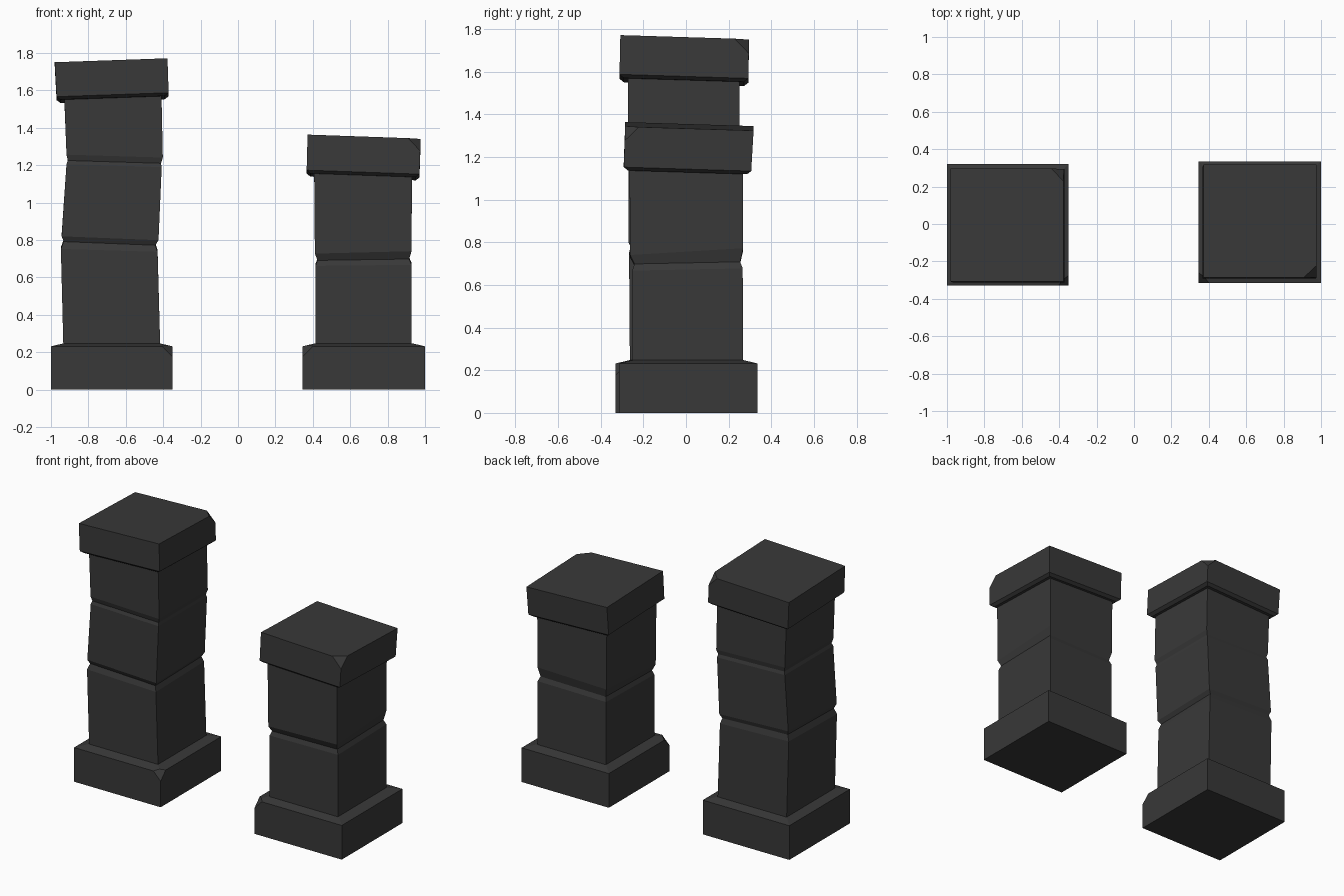
import bpy, bmesh
from mathutils import Vector

if "Cube" in bpy.data.objects:
    bpy.data.objects.remove(bpy.data.objects["Cube"])

stone = bpy.data.materials.new("dark stone")
stone.diffuse_color = (0.04, 0.04, 0.04, 1)
stone.use_nodes = True
stone.node_tree.nodes["Principled BSDF"].inputs["Base Color"].default_value = stone.diffuse_color


def loft(name, rings, corner=None):
    """Stack tilted rectangles (x0, x1, y0, y1, z, slope_x, slope_y) into a solid.
    corner = (sign_x, sign_y, ring index, size) chips one upper corner off."""
    bm = bmesh.new()
    loops = []
    for x0, x1, y0, y1, z, sx, sy in rings:
        cx, cy = (x0 + x1) / 2, (y0 + y1) / 2
        loops.append([bm.verts.new((x, y, z + sx * (x - cx) + sy * (y - cy)))
                      for x, y in ((x0, y0), (x1, y0), (x1, y1), (x0, y1))])
    bm.faces.new(loops[0][::-1])
    bm.faces.new(loops[-1])
    for a, b in zip(loops, loops[1:]):
        for i in range(4):
            j = (i + 1) % 4
            bm.faces.new((a[i], a[j], b[j], b[i]))
    if corner:
        gx, gy, ring, size = corner
        tip = max(loops[ring], key=lambda v: gx * v.co.x + gy * v.co.y).co
        normal = Vector((gx, gy, 1)).normalized()
        cut = bmesh.ops.bisect_plane(
            bm, geom=bm.verts[:] + bm.edges[:] + bm.faces[:],
            plane_co=tip - Vector((gx * size, 0, 0)), plane_no=normal, clear_outer=True)
        edges = [e for e in cut["geom_cut"] if isinstance(e, bmesh.types.BMEdge)]
        bmesh.ops.holes_fill(bm, edges=edges, sides=0)
    bmesh.ops.recalc_face_normals(bm, faces=bm.faces)
    mesh = bpy.data.meshes.new(name)
    bm.to_mesh(mesh)
    bm.free()
    mesh.materials.append(stone)
    bpy.context.collection.objects.link(bpy.data.objects.new(name, mesh))


def base(name, x0, x1, y0, y1, corner):
    i = 0.068
    loft(name, [(x0, x1, y0, y1, 0, 0, 0), (x0, x1, y0, y1, 0.232, 0, 0),
                (x0 + i, x1 - i, y0 + i, y1 - i, 0.248, 0, 0)], corner)


def cap(name, low, high, corner):
    x0, x1, y0, y1, z, sx, sy = low
    i = 0.02
    loft(name, [(x0 + i, x1 - i, y0 + i, y1 - i, z - 0.016, sx, sy), low, high], corner)


# Tall pillar
base("tall_base", -1.0, -0.35, -0.33, 0.32, (1, -1, 1, 0.055))
loft("tall_shaft", [
    (-0.933, -0.415, -0.263, 0.255, 0.20, 0, 0),
    (-0.947, -0.430, -0.267, 0.250, 0.75, -0.03, 0.02),
    (-0.932, -0.442, -0.255, 0.240, 0.787, -0.04, 0.02),
    (-0.943, -0.425, -0.270, 0.250, 0.815, -0.04, 0.02),
    (-0.917, -0.408, -0.270, 0.250, 1.198, -0.03, 0.0),
    (-0.910, -0.412, -0.262, 0.243, 1.218, -0.03, 0.0),
    (-0.917, -0.402, -0.272, 0.250, 1.249, -0.03, 0.0),
    (-0.930, -0.410, -0.272, 0.250, 1.60, 0.035, -0.03)])
cap("tall_cap", (-0.970, -0.371, -0.312, 0.292, 1.568, 0.035, -0.031),
    (-0.980, -0.377, -0.308, 0.296, 1.752, 0.035, -0.031), (1, 1, 2, 0.066))

# Short pillar
base("short_base", 0.345, 1.0, -0.315, 0.335, (-1, -1, 1, 0.055))
loft("short_shaft", [
    (0.414, 0.928, -0.252, 0.268, 0.20, 0, 0),
    (0.414, 0.928, -0.252, 0.266, 0.67, 0.01, 0.02),
    (0.425, 0.915, -0.242, 0.254, 0.70, 0.015, 0.02),
    (0.411, 0.928, -0.262, 0.268, 0.75, 0.025, 0.06),
    (0.407, 0.930, -0.265, 0.268, 1.18, -0.035, -0.03)])
cap("short_cap", (0.367, 0.970, -0.292, 0.306, 1.154, -0.035, -0.031),
    (0.372, 0.977, -0.285, 0.317, 1.344, -0.035, -0.031), (1, -1, 2, 0.066))
